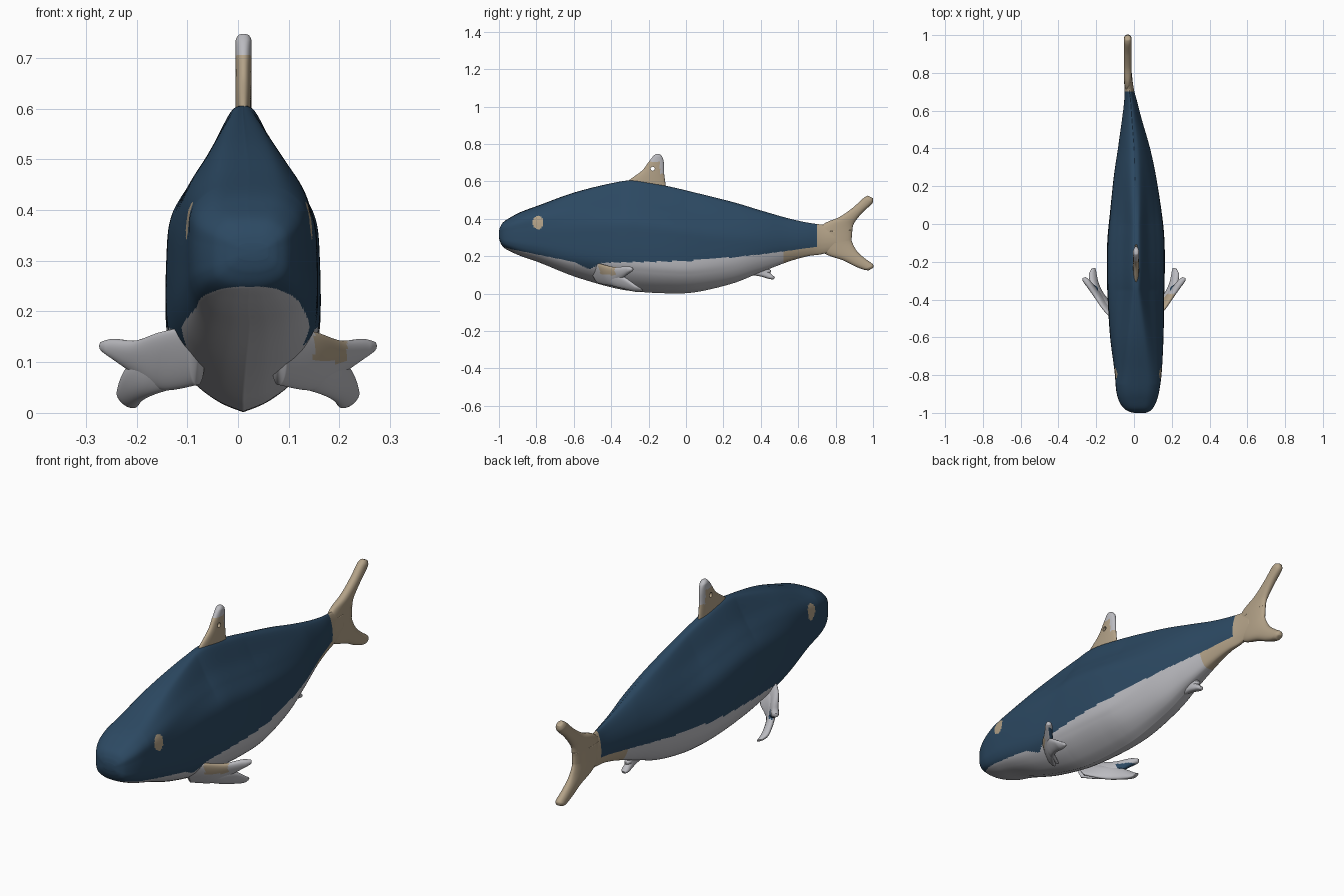
import bpy, bmesh, math
from mathutils import Vector

if "Cube" in bpy.data.objects:
    bpy.data.objects.remove(bpy.data.objects["Cube"])


def material(name, rgb):
    m = bpy.data.materials.new(name)
    m.diffuse_color = (*rgb, 1)
    m.use_nodes = True
    m.node_tree.nodes["Principled BSDF"].inputs["Base Color"].default_value = m.diffuse_color
    return m


MATS = [material("tan", (0.45, 0.36, 0.245)),
        material("navy", (0.025, 0.066, 0.122)),
        material("pale grey", (0.50, 0.50, 0.53))]
TAN, NAVY, GREY = range(3)


def spline(rows, steps):
    """Smooth Catmull-Rom resampling of equal-length tuples."""
    out = []
    for i in range(len(rows) - 1):
        a, b, c, d = (rows[max(0, min(len(rows) - 1, i + k))] for k in (-1, 0, 1, 2))
        for s in range(steps):
            t = s / steps
            out.append([0.5 * (2 * q + (r - p) * t + (2 * p - 5 * q + 4 * r - u) * t * t
                        + (3 * q - p - 3 * r + u) * t ** 3)
                        for p, q, r, u in zip(a, b, c, d)])
    return out + [list(rows[-1])]


def lerp_table(table, x):
    for (x0, z0), (x1, z1) in zip(table, table[1:]):
        if x <= x1:
            return z0 + (z1 - z0) * (x - x0) / (x1 - x0)
    return table[-1][1]


def loft(name, rings, rule):
    """Skin closed rings, cap the ends, colour each face by rule(centre, normal)."""
    bm = bmesh.new()
    loops = [[bm.verts.new(p) for p in r] for r in rings]
    n = len(loops[0])
    for a, b in zip(loops, loops[1:]):
        for i in range(n):
            j = (i + 1) % n
            bm.faces.new((a[i], a[j], b[j], b[i]))
    for ring in (loops[0], loops[-1]):
        mid = bm.verts.new(sum((v.co for v in ring), Vector()) / n)
        for i in range(n):
            bm.faces.new((ring[i], ring[(i + 1) % n], mid))
    bmesh.ops.recalc_face_normals(bm, faces=bm.faces)
    for f in bm.faces:
        f.smooth = True
        f.material_index = rule(f.calc_center_median(), f.normal)
    me = bpy.data.meshes.new(name)
    bm.to_mesh(me)
    bm.free()
    for m in MATS:
        me.materials.append(m)
    ob = bpy.data.objects.new(name, me)
    bpy.context.collection.objects.link(ob)
    return ob


def fin(name, stations, normal, thick, rule):
    """Fin lobe from (lead, trail) edge pairs; the last pair closes to a round tip."""
    rows = spline([(*a, *b) for a, b in stations], 12)
    n, rings = 40, []
    normal = Vector(normal).normalized()
    for k, r in enumerate(rows):
        a, b = Vector(r[:3]), Vector(r[3:])
        left = (len(rows) - 1 - k) / 10
        h = thick * (0.3 + 0.7 * math.sqrt(min(1, left)))
        ring = []
        for i in range(n):
            c, s = (math.copysign(abs(v) ** 0.9, v) for v in
                    (math.cos(math.tau * i / n), math.sin(math.tau * i / n)))
            ring.append((a + b) / 2 + (b - a) / 2 * c + normal * h * s)
        rings.append(ring)
    return loft(name, rings, rule)


def upright(x, pairs):
    return [((x, *a), (x, *b)) for a, b in pairs]


# Body stations: y, top, bottom, centre x, half width
BODY = [(-1, .335, .30, .03, .03), (-.993, .358, .275, .027, .052),
        (-.975, .384, .247, .023, .077), (-.935, .41, .224, .02, .1),
        (-.88, .438, .2, .02, .114), (-.78, .475, .165, .022, .125),
        (-.6, .54, .093, .015, .141), (-.4, .59, .034, .01, .148),
        (-.27, .605, .012, .01, .151), (-.1, .575, .002, .01, .15),
        (.05, .54, .008, .01, .137), (.25, .49, .055, .005, .112),
        (.4, .445, .115, 0, .085), (.55, .402, .172, -.011, .053),
        (.65, .38, .2, -.018, .034), (.72, .37, .21, -.026, .024),
        (.8, .36, .23, -.03, .018)]
# Half cross-sections (width factor, height factor) from back to belly
HEAD = [(0, 1), (.5, .98), (.8, .9), (.97, .78), (1, .6), (1, .4),
        (.97, .25), (.85, .13), (.6, .05), (.3, .01), (0, 0)]
MIDDLE = [(0, 1), (.16, .98), (.45, .84), (.7, .74), (.94, .63), (1, .5),
          (1, .28), (.88, .18), (.65, .1), (.32, .035), (0, 0)]
REAR = [(0, 1), (.3, .96), (.58, .86), (.83, .71), (.97, .56), (1, .42),
        (.95, .3), (.8, .17), (.55, .06), (.3, .01), (0, 0)]
BELLY_LINE = [(-1, .255), (-.93, .237), (-.75, .2), (-.6, .17), (-.52, .13),
              (-.45, .165), (0, .175), (.2, .19), (.4, .21), (.7, .25), (.9, .26)]
sections = [spline(s, 12) for s in (HEAD, MIDDLE, REAR)]


def body_ring(y, top, bot, cx, hw):
    u = max(0, min(1, (y + .85) / .5))
    v = max(0, min(1, y / .45))
    half = []
    for h, m, r in zip(*sections):
        w, t = ((h[i] * (1 - u) + m[i] * u) * (1 - v) + r[i] * v for i in (0, 1))
        half.append((w * hw, bot + (top - bot) * t))
    return ([(cx + w, y, z) for w, z in half]
            + [(cx - w, y, z) for w, z in half[-2:0:-1]])


def body_colour(c, n):
    if c.y > .7:
        return TAN
    if ((c.y + .79) / .03) ** 2 + ((c.z - .38) / .036) ** 2 < 1:
        return TAN                                   # eyes
    if c.z < lerp_table(BELLY_LINE, c.y):
        return TAN if c.y > .52 else GREY
    return NAVY


loft("body", [body_ring(*r) for r in spline(BODY, 18)], body_colour)

# Tail: two lobes joined at the root
fin("tail_upper", upright(-.033, [
    ((.70, .27), (.885, .27)), ((.705, .34), (.888, .33)), ((.745, .378), (.895, .368)),
    ((.82, .41), (.915, .40)), ((.89, .458), (.95, .44)),
    ((.945, .508), (.995, .482)), ((.972, .524), (1, .51))]),
    (1, 0, 0), .021, lambda c, n: TAN)
fin("tail_lower", upright(-.033, [
    ((.70, .33), (.89, .34)), ((.70, .25), (.885, .29)), ((.755, .208), (.9, .25)),
    ((.84, .178), (.925, .215)), ((.9, .148), (.965, .182)),
    ((.945, .13), (1, .156)), ((.975, .124), (1, .137))]),
    (1, 0, 0), .021, lambda c, n: TAN)

# Dorsal fin with a small hole
dorsal = fin("dorsal_fin", upright(.011, [
    ((-.36, .56), (-.1, .53)), ((-.3, .61), (-.11, .59)), ((-.235, .658), (-.117, .645)),
    ((-.203, .70), (-.118, .695)), ((-.178, .732), (-.125, .728)),
    ((-.162, .747), (-.142, .747))]),
    (1, 0, 0), .016,
    lambda c, n: GREY if c.z > .705 or (c.y > -.14 and c.z > .64) else TAN)
bpy.ops.mesh.primitive_cylinder_add(vertices=16, radius=.011, depth=.2,
                                    location=(.011, -.178, .668),
                                    rotation=(0, math.pi / 2, 0))
cutter = bpy.context.object
cutter.hide_render = True
cut = dorsal.modifiers.new("hole", 'BOOLEAN')
cut.operation, cut.object, cut.solver = 'DIFFERENCE', cutter, 'EXACT'
bpy.context.view_layer.objects.active = dorsal
bpy.ops.object.modifier_apply(modifier="hole")
bpy.data.objects.remove(cutter)

# Small forked fin under the tail stem
fin("anal_fin", upright(-.005, [
    ((.27, .11), (.47, .18)), ((.34, .1), (.45, .14)), ((.395, .093), (.445, .118)),
    ((.44, .08), (.462, .1)), ((.468, .075), (.475, .088))]),
    (1, 0, 0), .018, lambda c, n: GREY)
fin("anal_fin_fork", upright(-.005, [
    ((.39, .105), (.41, .15)), ((.425, .105), (.435, .135)),
    ((.452, .112), (.455, .125))]),
    (1, 0, 0), .016, lambda c, n: GREY)


# Forked pectoral fins, one pair of lobes per side
def pectoral_colour(c, n):
    if .15 < c.x < .215 and c.z > .1 and c.y < -.37:
        return TAN
    if n.y > .3 and abs(c.x) > .19 and .085 < c.z < .115:
        return NAVY
    return GREY


UPPER = [((.08, -.53, .175), (.08, -.47, .055)), ((.15, -.46, .16), (.15, -.4, .045)),
         ((.2, -.385, .143), (.2, -.35, .075)), ((.245, -.315, .146), (.242, -.31, .105)),
         ((.268, -.285, .14), (.266, -.285, .122))]
LOWER = [((.08, -.51, .14), (.08, -.45, .06)), ((.16, -.42, .125), (.155, -.39, .04)),
         ((.212, -.34, .095), (.19, -.33, .025)), ((.232, -.27, .047), (.205, -.27, .01)),
         ((.222, -.235, .025), (.21, -.235, .012))]
for side, sx in (("right", 1), ("left", -1)):
    for part, pairs in (("upper", UPPER), ("lower", LOWER)):
        pts = [tuple((sx * p[0], p[1], p[2]) for p in pair) for pair in pairs]
        fin(f"pectoral_{part}_{side}", pts, (sx * .85, -.5, 0), .017, pectoral_colour)
